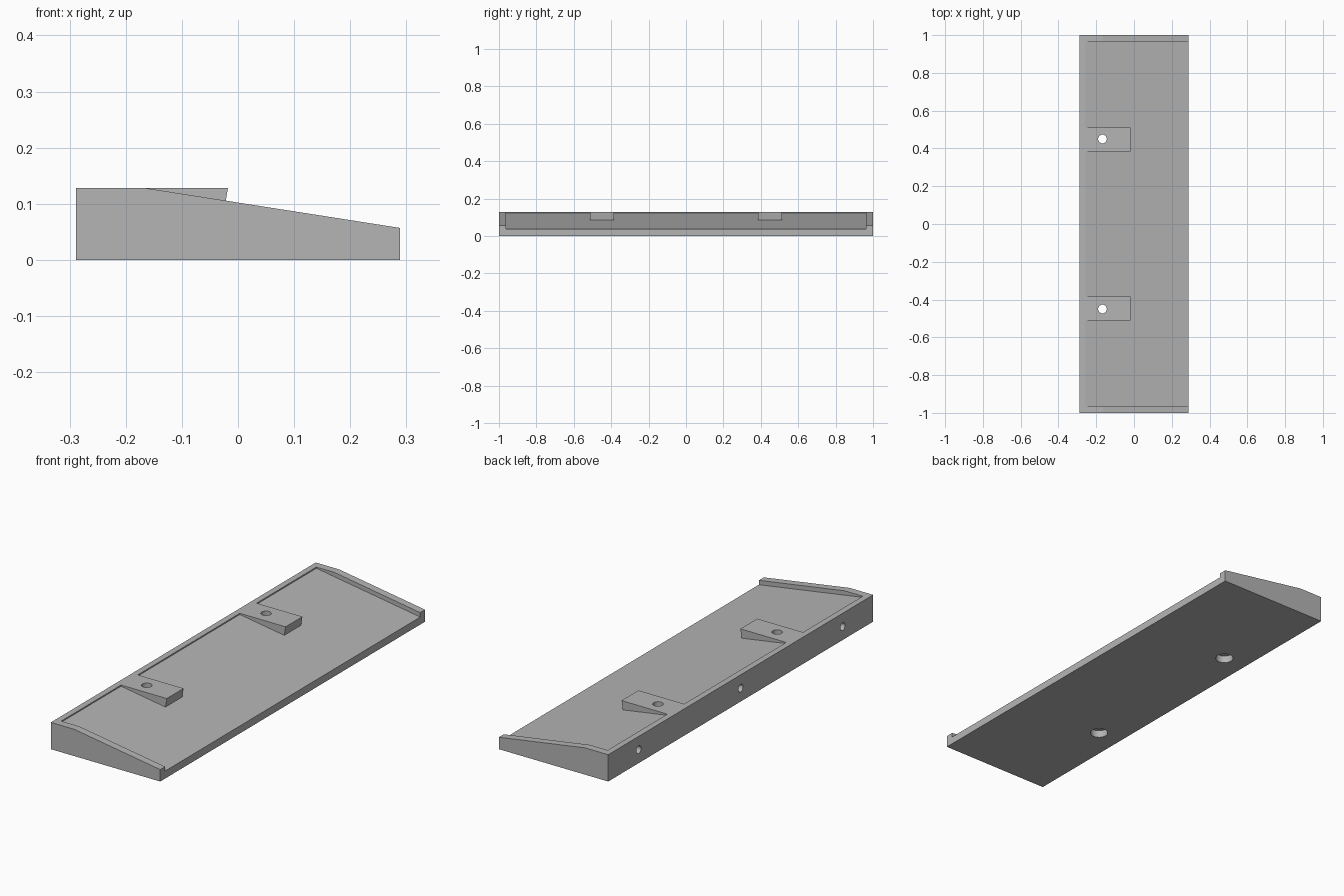
import bpy, bmesh, math

if "Cube" in bpy.data.objects:
    bpy.data.objects.remove(bpy.data.objects["Cube"])

HX = 0.289           # half width
TOP = 0.128          # height of the flat top
LIP = -0.26          # inner edge of the back lip
INNER = 0.963        # inner face of the end rails
SLOPE = 0.157        # fall of the ramp


def floor_z(x):
    return 0.036 + SLOPE * (HX - x)


grey = bpy.data.materials.new("plain grey")
grey.diffuse_color = (0.46, 0.46, 0.46, 1)
grey.use_nodes = True
grey.node_tree.nodes["Principled BSDF"].inputs["Base Color"].default_value = grey.diffuse_color


def extrude_profile(name, profile, y0, y1):
    """Solid with an x-z profile running from y0 to y1."""
    bm = bmesh.new()
    face = bm.faces.new([bm.verts.new((x, y0, z)) for x, z in profile])
    res = bmesh.ops.extrude_face_region(bm, geom=[face])
    verts = [v for v in res["geom"] if isinstance(v, bmesh.types.BMVert)]
    bmesh.ops.translate(bm, verts=verts, vec=(0, y1 - y0, 0))
    bmesh.ops.recalc_face_normals(bm, faces=bm.faces)
    mesh = bpy.data.meshes.new(name)
    bm.to_mesh(mesh)
    bm.free()
    mesh.materials.append(grey)
    ob = bpy.data.objects.new(name, mesh)
    bpy.context.collection.objects.link(ob)
    return ob


def drill(ob, centre, radius, depth, along_x=False):
    """Cut a round hole into an object."""
    rot = (0, math.pi / 2, 0) if along_x else (0, 0, 0)
    bpy.ops.mesh.primitive_cylinder_add(vertices=32, radius=radius, depth=depth,
                                        location=centre, rotation=rot)
    cutter = bpy.context.object
    cutter.hide_render = True
    cutter.data.materials.append(grey)
    mod = ob.modifiers.new("hole", "BOOLEAN")
    mod.operation = "DIFFERENCE"
    mod.solver = "EXACT"
    mod.object = cutter
    bpy.context.view_layer.objects.active = ob
    bpy.ops.object.modifier_apply(modifier=mod.name)
    bpy.data.objects.remove(cutter, do_unlink=True)


# Sloping tray with a shallow lip along its high edge
tray = extrude_profile("tray", [
    (-HX, 0), (HX, 0), (HX, floor_z(HX)), (LIP, floor_z(LIP)),
    (LIP, TOP), (-HX, TOP)], -INNER, INNER)

# Raised rails closing both ends
for side, name in ((-1, "front_rail"), (1, "back_rail")):
    extrude_profile(name, [
        (-HX, 0), (HX, 0), (HX, 0.057), (-0.165, TOP), (-HX, TOP)],
        side * INNER, side * 1.0)

# Level mounting pads on the ramp, with bolt holes and counterbores beneath
pads = []
for side, name in ((-1, "front_pad"), (1, "back_pad")):
    pad = extrude_profile(name, [
        (LIP, floor_z(LIP)), (-0.025, floor_z(-0.025)),
        (-0.018, TOP), (LIP, TOP)], side * 0.385, side * 0.512)
    pads.append(pad)
    for part in (tray, pad):
        drill(part, (-0.167, side * 0.45, 0.1), 0.023, 0.4)
    drill(tray, (-0.167, side * 0.45, 0), 0.04, 0.07)

# Blind holes along the high edge
for y in (-0.77, 0, 0.77):
    drill(tray, (-HX, y, 0.064), 0.018, 0.16, along_x=True)

# Smooth hole walls, sharp edges elsewhere
bpy.ops.object.select_all(action="DESELECT")
for ob in [tray] + pads:
    ob.select_set(True)
bpy.context.view_layer.objects.active = tray
bpy.ops.object.shade_smooth_by_angle(angle=math.radians(30))
